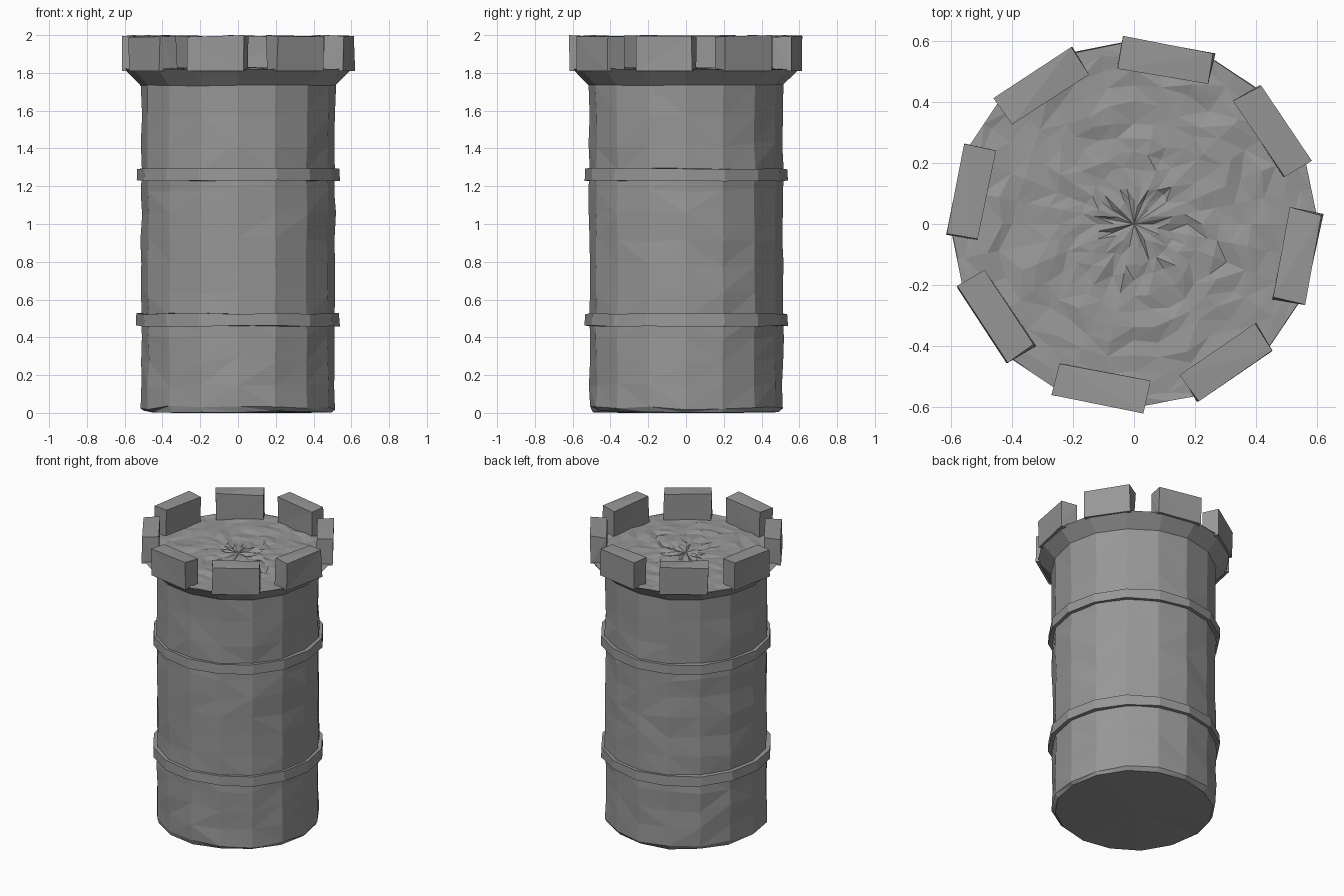
import bpy, bmesh, math, random
from mathutils import Vector, Matrix

if "Cube" in bpy.data.objects:
    bpy.data.objects.remove(bpy.data.objects["Cube"])

random.seed(7)
stone = bpy.data.materials.new("grey_stone")
stone.diffuse_color = (0.31, 0.31, 0.31, 1)
stone.use_nodes = True
stone.node_tree.nodes["Principled BSDF"].inputs["Base Color"].default_value = stone.diffuse_color
SIDES = 16


def jit(a):
    return random.uniform(-a, a)


def finish(bm, name):
    bmesh.ops.recalc_face_normals(bm, faces=bm.faces[:])
    me = bpy.data.meshes.new(name)
    bm.to_mesh(me)
    bm.free()
    me.materials.append(stone)
    ob = bpy.data.objects.new(name, me)
    bpy.context.collection.objects.link(ob)
    return ob


def ring(bm, r, z, n=SIDES, jr=0.0, jz=0.0):
    out = []
    for i in range(n):
        a = 2 * math.pi * i / n
        rr = r + jit(jr)
        out.append(bm.verts.new((rr * math.cos(a), rr * math.sin(a), z + jit(jz))))
    return out


def bridge(bm, a, b, tris=False):
    n = len(a)
    for i in range(n):
        j = (i + 1) % n
        if tris and random.random() < 0.5:
            bm.faces.new((a[i], a[j], b[i]))
            bm.faces.new((a[j], b[j], b[i]))
        elif tris:
            bm.faces.new((a[i], a[j], b[j]))
            bm.faces.new((a[i], b[j], b[i]))
        else:
            bm.faces.new((a[i], a[j], b[j], b[i]))


def fan(bm, loop, z):
    c = bm.verts.new((0, 0, z))
    for i in range(len(loop)):
        bm.faces.new((loop[i], loop[(i + 1) % len(loop)], c))


# rough shaft with a slightly worn foot
bm = bmesh.new()
levels = [0.03, 0.15, 0.28, 0.4, 0.5, 0.64, 0.78, 0.92, 1.06, 1.18, 1.28, 1.42, 1.58]
foot = ring(bm, 0.497, 0.006, jr=0.006, jz=0.006)
fan(bm, foot, 0.0)
prev = foot
for z in levels:
    cur = ring(bm, 0.513, z, jr=0.006, jz=0.015)
    bridge(bm, prev, cur, True)
    prev = cur
# flared collar under the parapet
neck = ring(bm, 0.517, 1.735, jr=0.003, jz=0.004)
bridge(bm, prev, neck, True)
rim = ring(bm, 0.602, 1.82, jr=0.003, jz=0.003)
bridge(bm, neck, rim)
finish(bm, "tower_shaft")

# rubble-covered roof floor
bm = bmesh.new()
N = 32
prev = []
for i in range(N):  # outer edge follows the 16-sided rim
    a = 2 * math.pi * i / N
    r = 0.602 if i % 2 == 0 else 0.602 * math.cos(math.pi / SIDES)
    prev.append(bm.verts.new((r * math.cos(a), r * math.sin(a), 1.82)))
for k in range(10):
    r = 0.55 - k * 0.053
    cur = ring(bm, r, 1.822, N, jr=0.015, jz=0.009)
    bridge(bm, prev, cur, True)
    prev = cur
fan(bm, prev, 1.822)
finish(bm, "roof_floor")


# raised bands round the shaft
def band(name, z0, z1):
    bm = bmesh.new()
    loops = [ring(bm, r, z, jr=0.003, jz=0.004)
             for r, z in ((0.5, z0), (0.538, z0), (0.536, z1), (0.5, z1))]
    for i in range(4):
        bridge(bm, loops[i], loops[(i + 1) % 4])
    finish(bm, name)


band("lower_band", 0.46, 0.525)
band("upper_band", 1.23, 1.293)

# eight battlement blocks
for k in range(8):
    bm = bmesh.new()
    bmesh.ops.create_cube(bm, size=1)
    for v in bm.verts:
        top = v.co.z > 0
        v.co = Vector((0.545 + v.co.x * 0.105 + jit(0.005),
                       v.co.y * 0.3 + jit(0.006),
                       2.0 - random.uniform(0, 0.012) if top else 1.81))
    max(bm.verts, key=lambda v: v.co.z).co.z = 2.0
    bmesh.ops.triangulate(bm, faces=bm.faces[:])
    bm.transform(Matrix.Rotation(math.radians(-11.25 + 45 * k), 4, 'Z'))
    finish(bm, "battlement_%d" % (k + 1))
